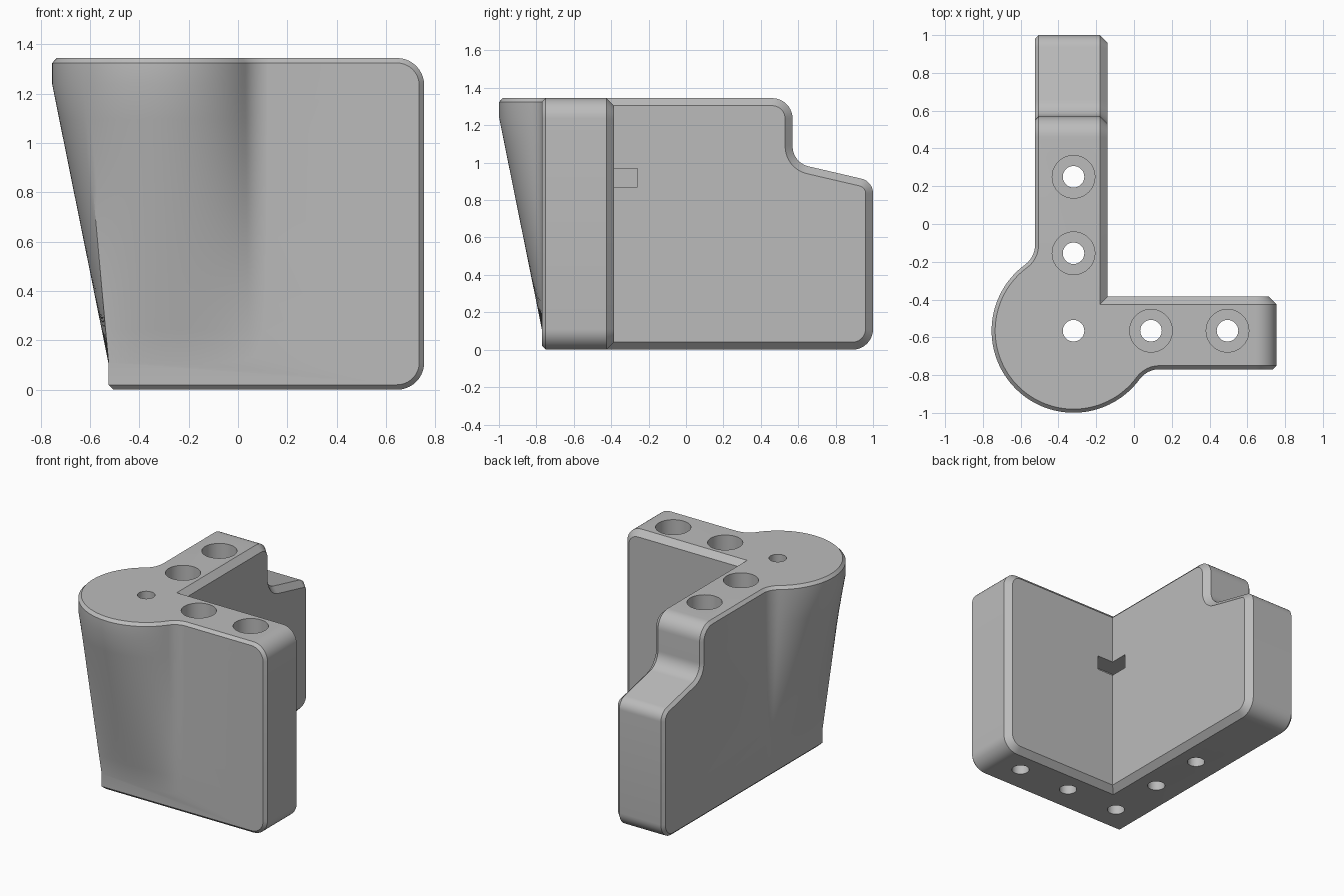
import bpy, bmesh, math
from mathutils import Vector

cube = bpy.data.objects.get("Cube")
if cube:
    bpy.data.objects.remove(cube, do_unlink=True)

ORIGIN = Vector((-0.525, -0.77, 0))   # outer corner of the L
H, T = 1.345, 0.385                   # height and arm thickness
OUT, INN = 0.02, 0.04                 # outer and inner chamfers
HUB, R, F = 0.205, 0.435, 0.13        # corner post centre, radius, fillet

gray = bpy.data.materials.new("plain gray")
gray.use_nodes = True
gray.diffuse_color = (0.5, 0.5, 0.5, 1)
gray.node_tree.nodes["Principled BSDF"].inputs["Base Color"].default_value = (0.5, 0.5, 0.5, 1)


def finish(bm, name):
    bmesh.ops.remove_doubles(bm, verts=bm.verts, dist=1e-5)
    bmesh.ops.recalc_face_normals(bm, faces=bm.faces)
    mesh = bpy.data.meshes.new(name)
    bm.to_mesh(mesh)
    bm.free()
    mesh.materials.append(gray)
    obj = bpy.data.objects.new(name, mesh)
    obj.location = ORIGIN
    bpy.context.collection.objects.link(obj)
    return obj


def rounded(points, steps=10):
    """Polyline from (x, y, radius) corners."""
    out = []
    for i, (x, y, r) in enumerate(points):
        p = Vector((x, y))
        if not r:
            out.append(p)
            continue
        a = (Vector(points[i - 1][:2]) - p).normalized()
        b = (Vector(points[i + 1][:2]) - p).normalized()
        half = a.angle(b) / 2
        c = p + (a + b).normalized() * r / math.sin(half)
        va, vb = p + a * r / math.tan(half) - c, p + b * r / math.tan(half) - c
        start = math.atan2(va.y, va.x)
        sweep = math.remainder(math.atan2(vb.y, vb.x) - start, math.tau)
        for k in range(steps + 1):
            ang = start + sweep * k / steps
            out.append(c + Vector((math.cos(ang), math.sin(ang))) * r)
    return out


def inset(path, d):
    """Shift an open polyline to its left by d."""
    normals = []
    for a, b in zip(path, path[1:]):
        e = (b - a).normalized()
        normals.append(Vector((-e.y, e.x)))
    normals = [normals[0]] + normals + [normals[-1]]
    return [p + (m + n) * d / (1 + m.dot(n))
            for p, m, n in zip(path, normals, normals[1:])]


def add_arm(bm, corners, swap):
    """Chamfered slab with an open mitred end."""
    path = rounded(corners)
    rings = []
    for t, d in ((0, OUT), (OUT, 0), (T - INN, 0), (T, INN)):
        pts = inset(path, d)
        pts[0].x = pts[-1].x = t
        rings.append([bm.verts.new((t, p.x, p.y) if swap else (p.x, t, p.y)) for p in pts])
    for lo, hi in zip(rings, rings[1:]):
        for i in range(len(path) - 1):
            bm.faces.new((lo[i], lo[i + 1], hi[i + 1], hi[i]))
    bm.faces.new(rings[0])
    bm.faces.new(rings[-1])


# L-shaped body: short arm, and long arm with a stepped end
bm = bmesh.new()
add_arm(bm, [(0, 0, 0), (1.28, 0, 0.11), (1.28, H, 0.11), (0, H, 0)], False)
add_arm(bm, [(0, 0, 0), (1.77, 0, 0.11), (1.77, 0.9, 0.08), (1.34, 1.0, 0.11),
             (1.34, H, 0.11), (0, H, 0)], True)
body = finish(bm, "corner_bracket")

# Tapered corner post, from a round top outline to the square corner
du = math.sqrt((R + F) ** 2 - (HUB + F) ** 2)
end = HUB + du
tilt = math.atan2(HUB + F, du)
half = []
for k in range(10):
    a = math.pi / 2 + (math.pi / 2 - tilt) * k / 10
    half.append(Vector((end + F * math.cos(a), -F + F * math.sin(a))))
for k in range(33):
    a = -tilt - (math.pi * 0.75 - tilt) * k / 32
    half.append(Vector((HUB + R * math.cos(a), HUB + R * math.sin(a))))
lengths = [0]
for a, b in zip(half, half[1:]):
    lengths.append(lengths[-1] + (b - a).length)
base_half = [Vector((end * (1 - s / lengths[-1]), 0)) for s in lengths]


def mirrored(pts):
    return pts + [Vector((p.y, p.x)) for p in reversed(pts[:-1])]


top, base = mirrored(half), mirrored(base_half)
top = [p for p in reversed(top)]      # run with the solid on the left
base = [p for p in reversed(base)]
inner = [Vector((end, 0.15)), Vector((0.3, 0.3)), Vector((0.15, end))]
layers = []
for k in range(9):
    f = k / 8
    layers.append((0.1 + 1.14 * f, inset([b.lerp(t, f) for b, t in zip(base, top)], 0.001)))
layers += [(H - OUT, inset(top, 0.001)), (H, inset(top, OUT))]
bm = bmesh.new()
rings = [[bm.verts.new((p.x, p.y, z)) for p in pts + inner] for z, pts in layers]
for lo, hi in zip(rings, rings[1:]):
    for i in range(len(lo)):
        j = (i + 1) % len(lo)
        bm.faces.new((lo[i], lo[j], hi[j], hi[i]))
bm.faces.new(rings[0])
bm.faces.new(rings[-1])
post = finish(bm, "corner_post")


def boolean(tool, operation):
    tool.hide_render = True
    mod = body.modifiers.new(tool.name, 'BOOLEAN')
    mod.operation, mod.solver, mod.object = operation, 'EXACT', tool
    bpy.ops.object.select_all(action='DESELECT')
    bpy.context.view_layer.objects.active = body
    body.select_set(True)
    bpy.ops.object.modifier_apply(modifier=mod.name)
    bpy.data.objects.remove(tool, do_unlink=True)


boolean(post, 'UNION')


def add_drill(bm, x, y, profile, sides=40):
    """Lathe a (radius, z) profile into a solid."""
    rings = []
    for r, z in profile:
        rings.append([bm.verts.new((x + r * math.cos(math.tau * i / sides),
                                    y + r * math.sin(math.tau * i / sides), z))
                      for i in range(sides)])
    for lo, hi in zip(rings, rings[1:]):
        for i in range(sides):
            j = (i + 1) % sides
            bm.faces.new((lo[i], lo[j], hi[j], hi[i]))
    bm.faces.new(rings[0])
    bm.faces.new(rings[-1])


# Screw holes: one plain at the corner, four counterbored along the arms
bm = bmesh.new()
plain = [(0.057, -0.1), (0.057, 1.5)]
stepped = [(0.057, -0.1), (0.057, 0.67), (0.113, 0.67), (0.113, 1.5)]
add_drill(bm, HUB, HUB, plain)
for u in (0.615, 1.02):
    add_drill(bm, u, HUB, stepped)
    add_drill(bm, HUB, u, stepped)
boolean(finish(bm, "hole_cutter"), 'DIFFERENCE')

# Small square notch in the inner corner
bm = bmesh.new()
bmesh.ops.create_cube(bm, size=1)
for v in bm.verts:
    v.co = Vector((T, T, 0.92)) + Vector((v.co.x * 0.25, v.co.y * 0.25, v.co.z * 0.1))
boolean(finish(bm, "notch_cutter"), 'DIFFERENCE')

bpy.ops.object.shade_smooth_by_angle(angle=math.radians(30))
